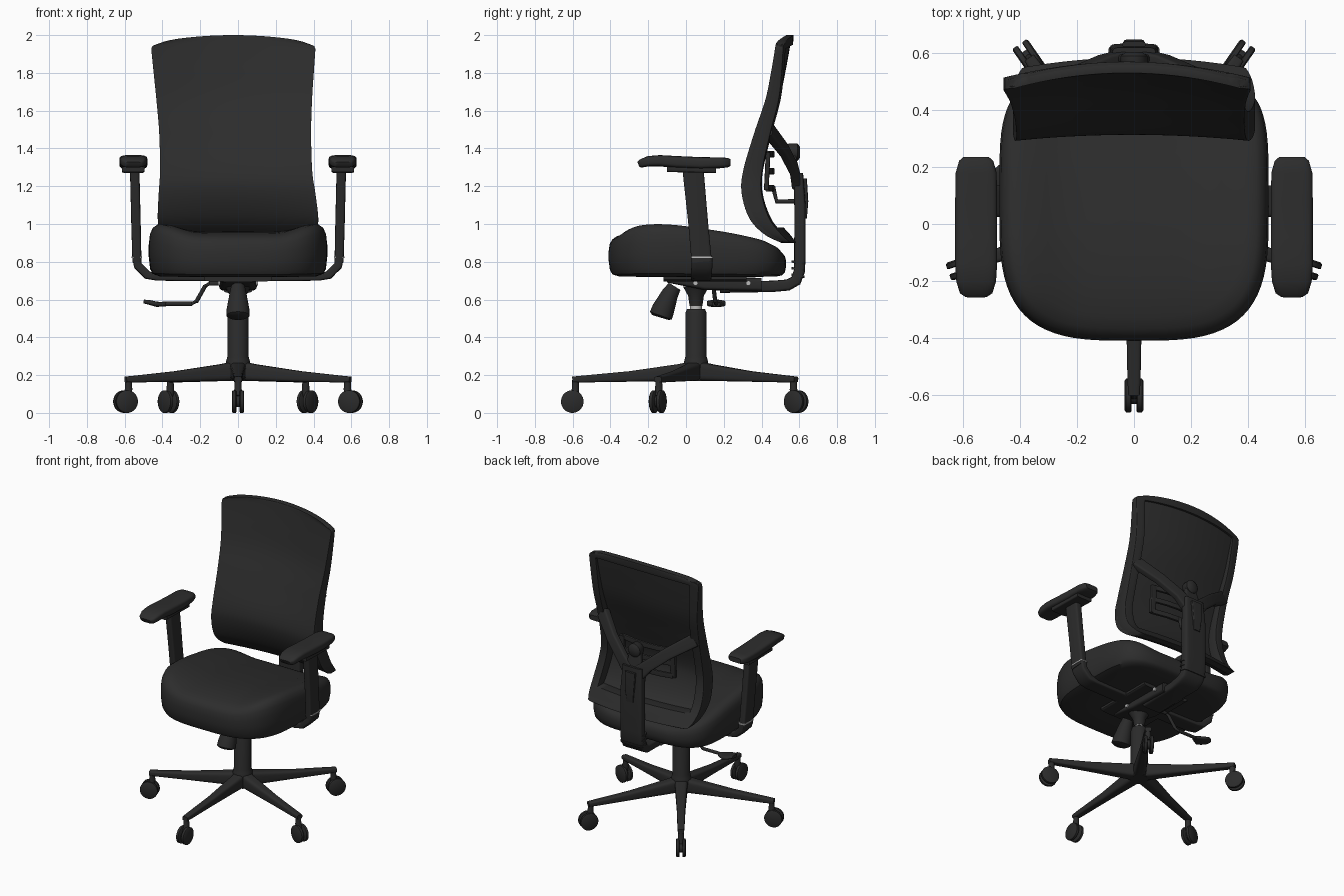
import bpy, bmesh, math
from mathutils import Vector as V


def material(name, c):
    m = bpy.data.materials.new(name)
    m.diffuse_color = (c, c, c, 1)
    return m


FABRIC = material("charcoal fabric", 0.026)
PLASTIC = material("black plastic", 0.024)
METAL = material("light grey metal", 0.5)


def finish(name, bm, mat, bevel=0):
    bmesh.ops.remove_doubles(bm, verts=bm.verts, dist=1e-5)
    me = bpy.data.meshes.new(name)
    bm.to_mesh(me)
    bm.free()
    me.materials.append(mat)
    o = bpy.data.objects.new(name, me)
    bpy.context.collection.objects.link(o)
    bpy.ops.object.select_all(action='DESELECT')
    o.select_set(True)
    bpy.context.view_layer.objects.active = o
    if bevel:
        m = o.modifiers.new("bevel", 'BEVEL')
        m.width, m.segments, m.angle_limit = bevel, 2, 0.9
        bpy.ops.object.convert(target='MESH')
    bpy.ops.object.shade_smooth_by_angle(angle=math.radians(40))
    return o


def skin(bm, rings):
    """Join closed rings of points with quads and cap both ends."""
    vs = [[bm.verts.new(p) for p in r] for r in rings]
    n = len(vs[0])
    for a, b in zip(vs, vs[1:]):
        for i in range(n):
            j = (i + 1) % n
            bm.faces.new((a[i], a[j], b[j], b[i]))
    bm.faces.new(vs[0][::-1])
    bm.faces.new(vs[-1])
    bmesh.ops.recalc_face_normals(bm, faces=bm.faces)


def sweep(name, pts, sizes, mat=PLASTIC, side=None, p=6, n=24):
    """Sweep a superellipse (full width along side, full height) through points."""
    pts = [V(q) for q in pts]
    if len(sizes) == 1:
        sizes = sizes * len(pts)
    rings = []
    for i, q in enumerate(pts):
        t = (pts[min(i + 1, len(pts) - 1)] - pts[max(i - 1, 0)]).normalized()
        s = V(side) if side else (V((0, 1, 0)) if abs(t.x) > 0.7 else V((1, 0, 0)))
        s = (s - t * s.dot(t)).normalized()
        u = s.cross(t)
        w, h = sizes[i]
        ring = []
        for k in range(n):
            a = math.tau * (k + 0.5) / n
            c, d = math.cos(a), math.sin(a)
            e = 2 / p
            ring.append(q + s * math.copysign(abs(c) ** e, c) * w / 2
                        + u * math.copysign(abs(d) ** e, d) * h / 2)
        rings.append(ring)
    bm = bmesh.new()
    skin(bm, rings)
    return finish(name, bm, mat)


def rod(name, pts, radii, mat=PLASTIC):
    return sweep(name, pts, [(2 * r, 2 * r) for r in radii], mat, p=2)


def spline(rows, t):
    """Catmull-Rom through rows, t in 0..1."""
    f = t * (len(rows) - 1)
    i = min(int(f), len(rows) - 2)
    f -= i
    a, b, c, d = (rows[min(max(i + k, 0), len(rows) - 1)] for k in (-1, 0, 1, 2))
    return [0.5 * (2 * q + (r - p) * f + (2 * p - 5 * q + 4 * r - s) * f * f
                   + (3 * q - p - 3 * r + s) * f ** 3) for p, q, r, s in zip(a, b, c, d)]


# seat cushion: stacked outlines between an underside and a dished top
TOP = [(0.985,), (1.007,), (1.006,), (0.988,), (0.963,), (0.932,), (0.905,)]
bm = bmesh.new()
rings = []
for s, t in [(0.02, 0), (0.6, 0), (0.88, 0.01), (0.955, 0.06), (0.985, 0.17), (1, 0.42), (1, 0.62),
             (0.988, 0.8), (0.96, 0.91), (0.91, 0.975), (0.82, 1), (0.65, 1), (0.5, 1),
             (0.35, 1), (0.2, 1), (0.02, 1)]:
    ring = []
    for k in range(72):
        a = math.tau * k / 72
        c, d = math.cos(a), math.sin(a)
        e = 2 / (3.3 if d < 0 else 4.6)
        x = 0.473 * s * math.copysign(abs(c) ** e, c)
        y = 0.06 + 0.47 * s * math.copysign(abs(d) ** e, d)
        top = spline(TOP, min(max((y + 0.41) / 0.94, 0), 1))[0]
        f = min(max((0.45 - abs(x)) / 0.25, 0), 1)
        top -= 0.05 * f * f * (3 - 2 * f)
        ring.append((x, y, 0.72 + (top - 0.72) * t))
    rings.append(ring)
skin(bm, rings)
finish("seat", bm, FABRIC)

# backrest surface: rows of z, side y, half width, centre x, bow depth, frame depth
BACK = [(0.9, 0.505, 0.39, 0, 0.03, 0.05), (0.945, 0.415, 0.415, 0, 0.045, 0.09),
        (1.03, 0.335, 0.425, 0, 0.04, 0.105), (1.16, 0.295, 0.415, -0.005, 0.025, 0.105),
        (1.28, 0.302, 0.403, -0.01, 0.02, 0.1), (1.48, 0.36, 0.402, -0.015, 0.035, 0.085),
        (1.66, 0.42, 0.412, -0.02, 0.045, 0.07), (1.82, 0.452, 0.425, -0.023, 0.05, 0.055),
        (1.965, 0.475, 0.437, -0.025, 0.055, 0.04)]


def back_sheet(name, keep, mat, depth, bevel, shift=0):
    """Slab following the backrest surface; depth(row value) is its thickness in y."""
    us = [-1, -0.97, -0.92, -0.86] + [-0.86 + 1.72 * i / 16 for i in range(1, 16)] + [0.86, 0.92, 0.97, 1]
    nv, nu = 64, len(us)
    bm = bmesh.new()
    layers = []
    for back in (0, 1):
        grid = []
        for j in range(nv + 1):
            v = j / nv
            z, y, hw, cx, bow, dep = spline(BACK, v)
            t = max(0, abs(v - 0.5) - 0.46) / 0.04
            hw -= 0.04 * (1 - math.sqrt(max(0, 1 - t * t)))
            grid.append([bm.verts.new((cx + u * hw, y + shift + bow * (1 - u * u) + back * (depth(dep) - shift),
                                       z + v ** 6 * (0.035 * (1 - u * u) - 0.012 * abs(u) ** 12))) for u in us])
        layers.append(grid)
    f, b = layers
    on = {(j, i) for j in range(nv) for i in range(nu - 1)
          if keep((us[i] + us[i + 1]) / 2, (j + 0.5) / nv)}
    for j, i in on:
        q = [(j, i), (j, i + 1), (j + 1, i + 1), (j + 1, i)]
        bm.faces.new([f[r][c] for r, c in q])
        bm.faces.new([b[r][c] for r, c in q[::-1]])
        # walls wherever the neighbouring cell is missing
        for k, nb in enumerate([(j - 1, i), (j, i + 1), (j + 1, i), (j, i - 1)]):
            if nb not in on:
                (r, c), (r2, c2) = q[k], q[(k + 1) % 4]
                bm.faces.new((f[r2][c2], f[r][c], b[r][c], b[r2][c2]))
    for v in [v for v in bm.verts if not v.link_faces]:
        bm.verts.remove(v)
    finish(name, bm, mat, bevel)


back_sheet("backrest_panel", lambda u, v: True, FABRIC, lambda d: 0.03, 0.006)
back_sheet("backrest_frame", lambda u, v: abs(u) > 0.86 or v < 0.19 or v > 0.955, PLASTIC, lambda d: d, 0.008, 0.006)

# spine, back braces and lumbar support
sweep("spine", [(0, 0.18, 0.665), (0, 0.46, 0.67), (0, 0.54, 0.677), (0, 0.582, 0.7), (0, 0.6, 0.75),
                (0, 0.603, 0.82), (0, 0.603, 1.1), (0, 0.595, 1.27)],
      [(0.15, 0.06)] * 2 + [(0.17, 0.06)] * 5 + [(0.15, 0.05)])
sweep("spine_cover", [(0, 0.63, 1.03), (0, 0.635, 1.12), (0, 0.63, 1.24)], [(0.05, 0.02), (0.07, 0.025), (0.08, 0.02)])
sweep("spine_head", [(0, 0.59, 1.22), (0, 0.56, 1.4)], [(0.14, 0.04), (0.07, 0.03)])
rod("back_knob", [(0, 0.53, 1.38), (0, 0.545, 1.38), (0, 0.59, 1.38), (0, 0.603, 1.38)], [0.035, 0.047, 0.047, 0.03])
for i in range(3):
    sweep("spine_rib", [(0, 0.592, 0.72 + 0.035 * i), (0, 0.594, 0.732 + 0.035 * i)], [(0.18, 0.07)])
for m in (-1, 1):
    sweep("back_brace", [(m * 0.03, 0.585, 1.22), (m * 0.1, 0.572, 1.29), (m * 0.22, 0.52, 1.39),
                         (m * 0.365 - 0.015, 0.435, 1.5)],
          [(0.05, 0.1), (0.045, 0.08), (0.045, 0.08), (0.05, 0.09)], side=(0, 1, 0))
    sweep("lumbar_end", [(m * 0.2, 0.425, 1.18), (m * 0.2, 0.435, 1.38)], [(0.04, 0.025)])
for z in (1.19, 1.28, 1.37):
    sweep("lumbar_bar", [(-0.2, 0.43, z), (-0.1, 0.45, z), (0, 0.458, z), (0.1, 0.45, z), (0.2, 0.43, z)],
          [(0.02, 0.035)], side=(0, 1, 0))
rod("lumbar_rod", [(0, 0.59, 1.12), (0, 0.48, 1.12), (0, 0.46, 1.2)], [0.012] * 3)

# armrests
for m in (-1, 1):
    sweep("arm_bracket", [(m * 0.15, 0.08, 0.715), (m * 0.43, 0.08, 0.718), (m * 0.48, 0.08, 0.73),
                          (m * 0.53, 0.085, 0.78), (m * 0.535, 0.085, 0.825)],
          [(0.11, 0.036)] * 2 + [(0.11, 0.045)] * 2 + [(0.11, 0.05)], side=(0, 1, 0))
    sweep("arm_ring", [(m * 0.535, 0.085, 0.82), (m * 0.535, 0.085, 0.828)], [(0.056, 0.114)], METAL)
    sweep("arm_post", [(m * 0.535, 0.083, 0.8), (m * 0.54, 0.065, 1.0), (m * 0.547, 0.037, 1.29)],
          [(0.048, 0.108), (0.05, 0.105), (0.05, 0.112)])
    sweep("arm_plate", [(m * 0.555, -0.1, 1.29), (m * 0.555, 0.16, 1.285)], [(0.12, 0.03)])
    sweep("arm_pad", [(m * 0.554, y, z) for y, z in ((-0.252, 1.315), (-0.24, 1.32), (-0.2, 1.332), (-0.14, 1.335),
                      (-0.05, 1.328), (0.08, 1.322), (0.18, 1.324), (0.222, 1.325), (0.235, 1.325))],
          [(0.08, 0.03), (0.115, 0.044), (0.14, 0.055), (0.148, 0.06), (0.148, 0.064), (0.148, 0.064),
           (0.144, 0.058), (0.12, 0.05), (0.09, 0.035)], FABRIC, p=4)
    for y in (0.05, 0.33):
        rod("bolt", [(m * 0.07, y, 0.687), (m * 0.107, y, 0.687)], [0.013] * 2, METAL)

# tilt mechanism, tension knob and lever
sweep("seat_plate", [(0, -0.12, 0.715), (0, 0.32, 0.715)], [(0.36, 0.04)])
sweep("tilt_mechanism", [(0, -0.1, 0.705), (0, 0.1, 0.685), (0, 0.4, 0.68)], [(0.17, 0.03), (0.2, 0.07), (0.19, 0.07)])
rod("tension_knob", [(0, -0.06, 0.67), (0, -0.085, 0.63), (0, -0.12, 0.55), (0, -0.133, 0.515), (0, -0.136, 0.505)],
    [0.036, 0.045, 0.06, 0.062, 0.045])
rod("height_lever", [(-0.05, 0.14, 0.685), (-0.15, 0.14, 0.685), (-0.175, 0.145, 0.67), (-0.22, 0.155, 0.59),
                     (-0.245, 0.16, 0.578), (-0.4, 0.16, 0.578)], [0.011] * 6)
sweep("lever_paddle", [(-0.38, 0.16, 0.575), (-0.43, 0.16, 0.575), (-0.47, 0.16, 0.585), (-0.5, 0.16, 0.59)],
      [(0.04, 0.022), (0.1, 0.028), (0.1, 0.025), (0.05, 0.02)], p=3)

# gas column and hub
CY = 0.053
rod("column", [(0, CY, z) for z in (0.17, 0.24, 0.28, 0.3, 0.53, 0.55)], [0.06, 0.07, 0.062, 0.056, 0.056, 0.048])
rod("piston", [(0, CY, 0.54), (0, CY, 0.58)], [0.032] * 2, METAL)
rod("column_socket", [(0, CY, 0.565), (0, CY, 0.62), (0, CY, 0.67)], [0.034, 0.042, 0.07])

# five-star base with twin-wheel casters
for i in range(5):
    a = math.radians(-90 + 72 * i)
    d = V((0.626 * math.cos(a), 0.655 * math.sin(a), 0))
    R = d.length
    d.normalize()
    t = V((-d.y, d.x, 0))

    def at(r, z, s=0):
        return V((0, CY, z)) + d * r + t * s

    sweep("base_leg", [at(0.03, 0.22), at(0.1, 0.213), at(0.35, 0.193), at(R - 0.05, 0.179), at(R, 0.177)],
          [(0.085, 0.1), (0.078, 0.088), (0.056, 0.056), (0.046, 0.036), (0.04, 0.03)], side=t, p=4)
    rod("caster_stem", [at(R - 0.017, 0.18), at(R - 0.017, 0.125), at(R - 0.01, 0.09)], [0.017, 0.02, 0.023])
    rod("caster_axle", [at(R, 0.06, -0.02), at(R, 0.06, 0.02)], [0.03] * 2)
    for m in (-1, 1):
        rod("caster_wheel", [at(R, 0.06, m * s) for s in (0.009, 0.012, 0.028, 0.033)], [0.056, 0.06, 0.06, 0.052])
